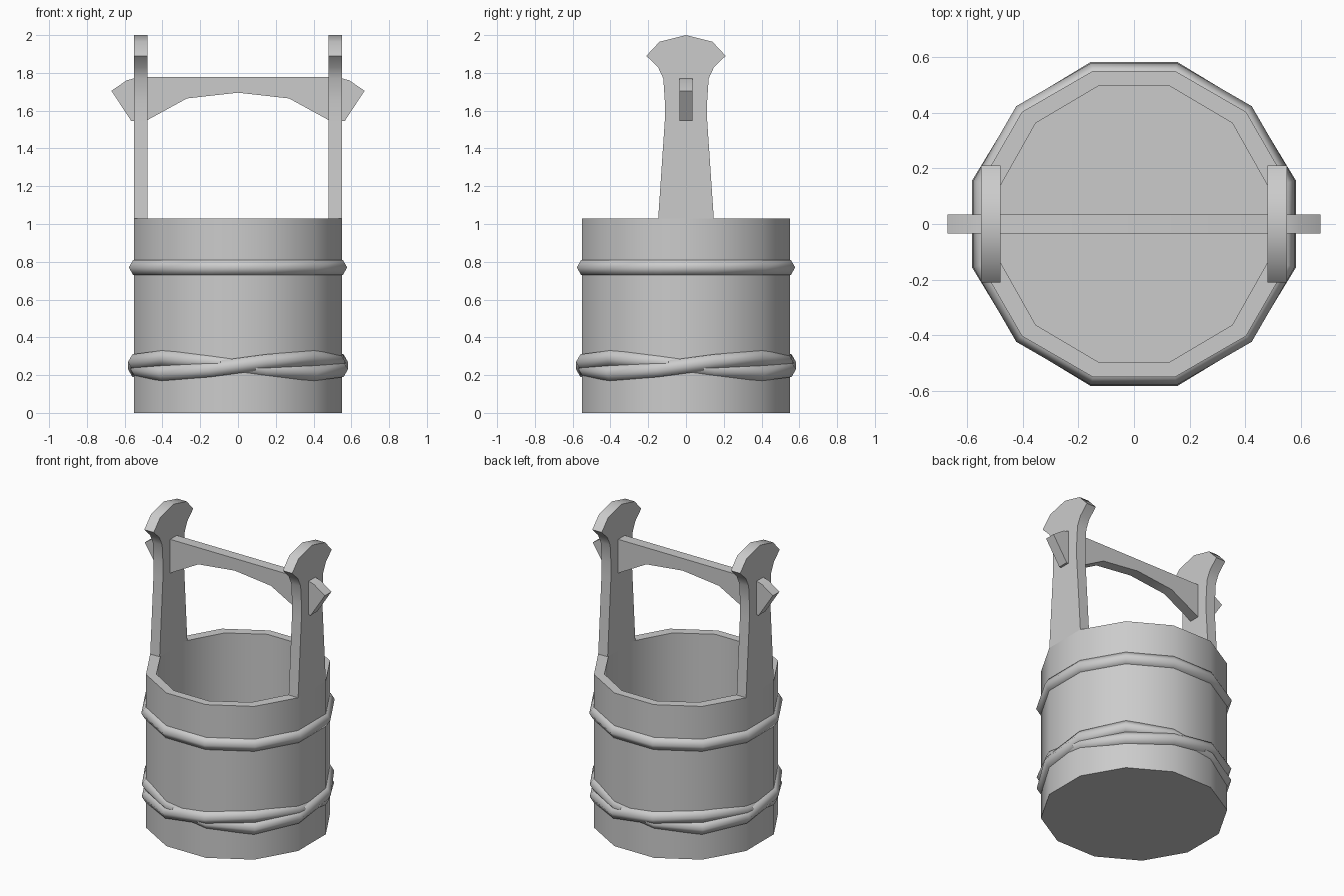
import bpy, math

if "Cube" in bpy.data.objects:
    bpy.data.objects.remove(bpy.data.objects["Cube"])

SIDES = 12
ANGLES = [math.radians(15 + 30 * k) for k in range(SIDES)]
K = 1 / math.cos(math.radians(15))  # flat-to-flat radius -> corner radius


def make(name, verts, faces, smooth=35):
    me = bpy.data.meshes.new(name)
    me.from_pydata(verts, [], faces)
    ob = bpy.data.objects.new(name, me)
    bpy.context.collection.objects.link(ob)
    bpy.ops.object.select_all(action='DESELECT')
    ob.select_set(True)
    bpy.context.view_layer.objects.active = ob
    bpy.ops.object.mode_set(mode='EDIT')
    bpy.ops.mesh.select_all(action='SELECT')
    bpy.ops.mesh.normals_make_consistent(inside=False)
    bpy.ops.object.mode_set(mode='OBJECT')
    bpy.ops.object.shade_smooth_by_angle(angle=math.radians(smooth))
    return ob


def prism(name, outline, to3d, a, b):
    """Extrude a 2D outline between depths a and b."""
    n = len(outline)
    verts = [to3d(p, d) for d in (a, b) for p in outline]
    faces = [tuple(range(n)), tuple(range(n, 2 * n))]
    faces += [(i, (i + 1) % n, n + (i + 1) % n, n + i) for i in range(n)]
    return make(name, verts, faces)


def mirrored(half):
    """Complete a half outline about its first coordinate."""
    return half + [(-u, v) for u, v in reversed(half) if abs(u) > 1e-6]


def hoop(name, path):
    """Sweep a pointed band section around the bucket; path(t) -> radius, z."""
    section = [(-0.03, -0.04), (0.005, -0.04), (0.028, 0), (0.005, 0.04), (-0.03, 0.04)]
    n, verts, faces = len(section), [], []
    for t in ANGLES:
        r, z = path(t)
        for du, dz in section:
            R = (r + du) * K
            verts.append((R * math.cos(t), R * math.sin(t), z + dz))
    for i in range(SIDES):
        j = (i + 1) % SIDES
        for k in range(n):
            m = (k + 1) % n
            faces.append((i * n + k, j * n + k, j * n + m, i * n + m))
    return make(name, verts, faces, 65)


# Bucket: outer wall, rim, inner wall and floor
rings = [(0.55, 1, 0), (0.55, 1, 1.03), (0.495, 0.975, 1.03), (0.495, 0.975, 0.07)]
verts = [(r * K * sx * math.cos(t), r * K * math.sin(t), z)
         for r, sx, z in rings for t in ANGLES]
faces = [tuple(range(SIDES)), tuple(range(3 * SIDES, 4 * SIDES))]
for q in range(3):
    for i in range(SIDES):
        j = (i + 1) % SIDES
        faces.append((q * SIDES + i, q * SIDES + j, (q + 1) * SIDES + j, (q + 1) * SIDES + i))
make("bucket", verts, faces)

# Upper hoop, and lower hoop of two twisted strands
hoop("upper_hoop", lambda t: (0.55, 0.77))
for s in (0, 1):
    hoop(f"twisted_hoop_{s + 1}",
         lambda t, s=s: (0.547 + 0.008 * math.cos(2 * t + math.pi * s),
                         0.25 + 0.04 * math.sin(2 * t + math.pi * s)))

# Uprights with flared heads
upright = mirrored([(0.147, 1.03), (0.112, 1.55), (0.112, 1.65), (0.12, 1.77),
                    (0.148, 1.83), (0.21, 1.89), (0.14, 1.965), (0, 2.0)])
for side, name in ((-1, "left_upright"), (1, "right_upright")):
    prism(name, upright, lambda p, d: (d, p[0], p[1]), side * 0.48, side * 0.55)

# Cross bar handle with arched underside and pointed ends
bar = mirrored([(0, 1.695), (0.27, 1.665), (0.48, 1.55), (0.565, 1.545),
                (0.67, 1.705), (0.59, 1.76), (0.53, 1.777)])
prism("handle_bar", bar, lambda p, d: (p[0], d, p[1]), -0.035, 0.035)
